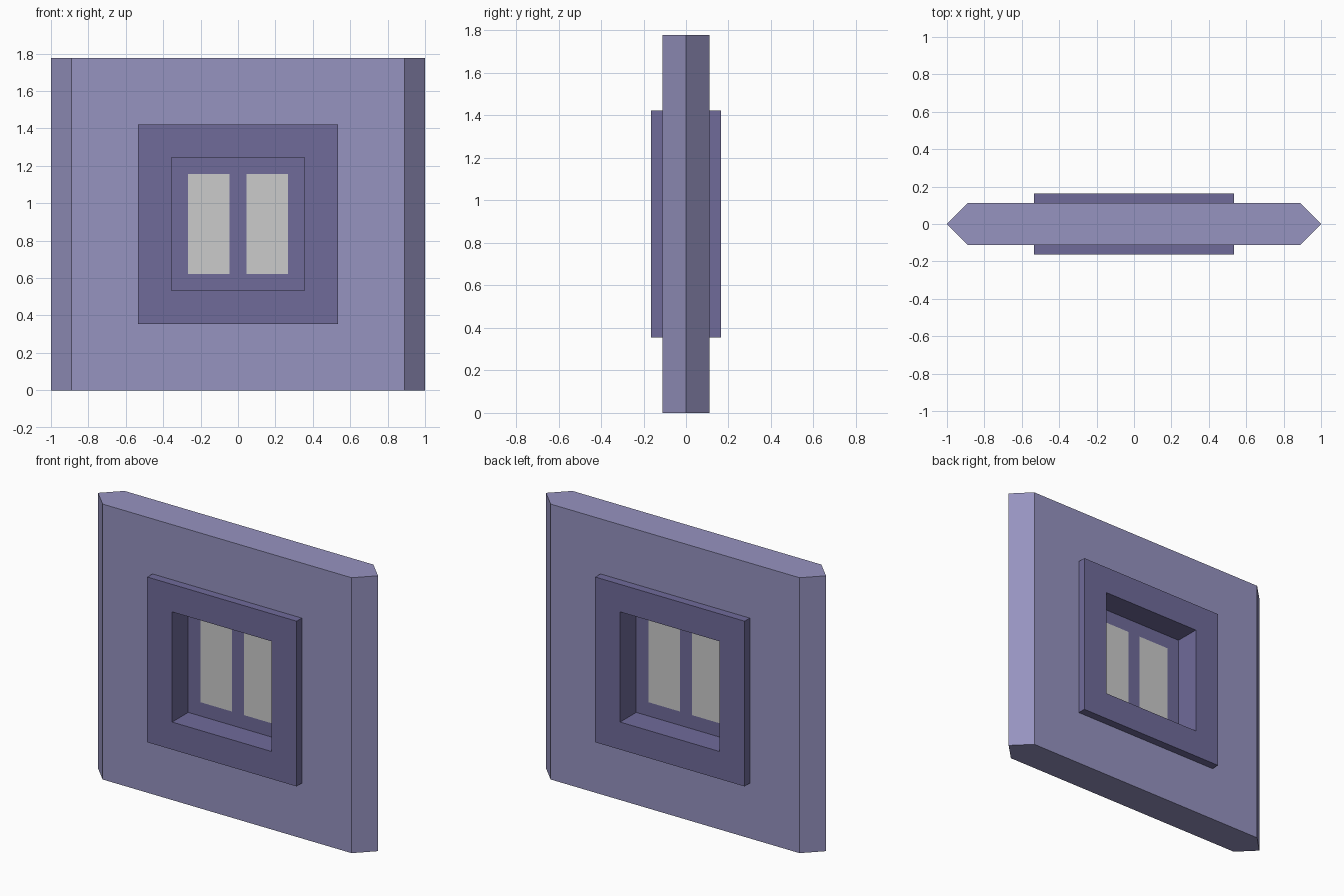
import bpy, bmesh

if "Cube" in bpy.data.objects:
    bpy.data.objects.remove(bpy.data.objects["Cube"])

U = 1 / 9                      # base module: wall is 18 x 16 modules
MID = 8 * U                    # height of the window centre


def material(name, rgb):
    m = bpy.data.materials.new(name)
    m.diffuse_color = (*rgb, 1)
    m.use_nodes = True
    m.node_tree.nodes["Principled BSDF"].inputs["Base Color"].default_value = m.diffuse_color
    return m


def finish(name, bm, *mats):
    mesh = bpy.data.meshes.new(name)
    bm.to_mesh(mesh)
    bm.free()
    for m in mats:
        mesh.materials.append(m)
    ob = bpy.data.objects.new(name, mesh)
    bpy.context.collection.objects.link(ob)
    return ob


def extrude_profile(name, points, offset, mat=None):
    bm = bmesh.new()
    face = bm.faces.new([bm.verts.new(p) for p in points])
    out = bmesh.ops.extrude_face_region(bm, geom=[face])
    moved = [v for v in out["geom"] if isinstance(v, bmesh.types.BMVert)]
    bmesh.ops.translate(bm, verts=moved, vec=offset)
    bmesh.ops.recalc_face_normals(bm, faces=bm.faces)
    return finish(name, bm, *([mat] if mat else []))


def square_block(name, half, depth, mat=None):
    pts = [(sx * half, -depth, MID + sz * half)
           for sx, sz in ((-1, -1), (1, -1), (1, 1), (-1, 1))]
    return extrude_profile(name, pts, (0, 2 * depth, 0), mat)


def cut_square_hole(ob, half):
    cutter = square_block("hole_cutter", half, 1)
    cutter.hide_render = True
    mod = ob.modifiers.new("hole", "BOOLEAN")
    mod.operation, mod.solver, mod.object = "DIFFERENCE", "EXACT", cutter
    bpy.context.view_layer.objects.active = ob
    bpy.ops.object.modifier_apply(modifier=mod.name)
    bpy.data.objects.remove(cutter)


wall_mat = material("wall_lilac", (0.305, 0.292, 0.527))
trim_mat = material("trim_purple", (0.160, 0.147, 0.323))
pane_mat = material("pane_grey", (0.605, 0.605, 0.605))

# Wall slab with pointed side edges
half_profile = [(8 * U, -U, 0), (9 * U, 0, 0), (8 * U, U, 0)]
profile = half_profile + [(-x, -y, z) for x, y, z in half_profile]
wall = extrude_profile("wall", profile, (0, 0, 16 * U), wall_mat)
cut_square_hole(wall, 4.8 * U)

# Raised window surround, proud of the wall on both sides
surround = square_block("window_surround", 4.8 * U, 0.164, trim_mat)
cut_square_hole(surround, 3.2 * U)

# Thin sash in the middle of the opening, with two grey panes
xs = [k * U for k in (-3.2, -2.4, -0.4, 0.4, 2.4, 3.2)]
zs = [MID + k * U for k in (-3.2, -2.4, 2.4, 3.2)]
bm = bmesh.new()
grid = [[bm.verts.new((x, 0, z)) for z in zs] for x in xs]
for i in range(len(xs) - 1):
    for j in range(len(zs) - 1):
        f = bm.faces.new((grid[i][j], grid[i + 1][j],
                          grid[i + 1][j + 1], grid[i][j + 1]))
        f.material_index = int(i in (1, 3) and j == 1)
finish("window_sash", bm, trim_mat, pane_mat)
